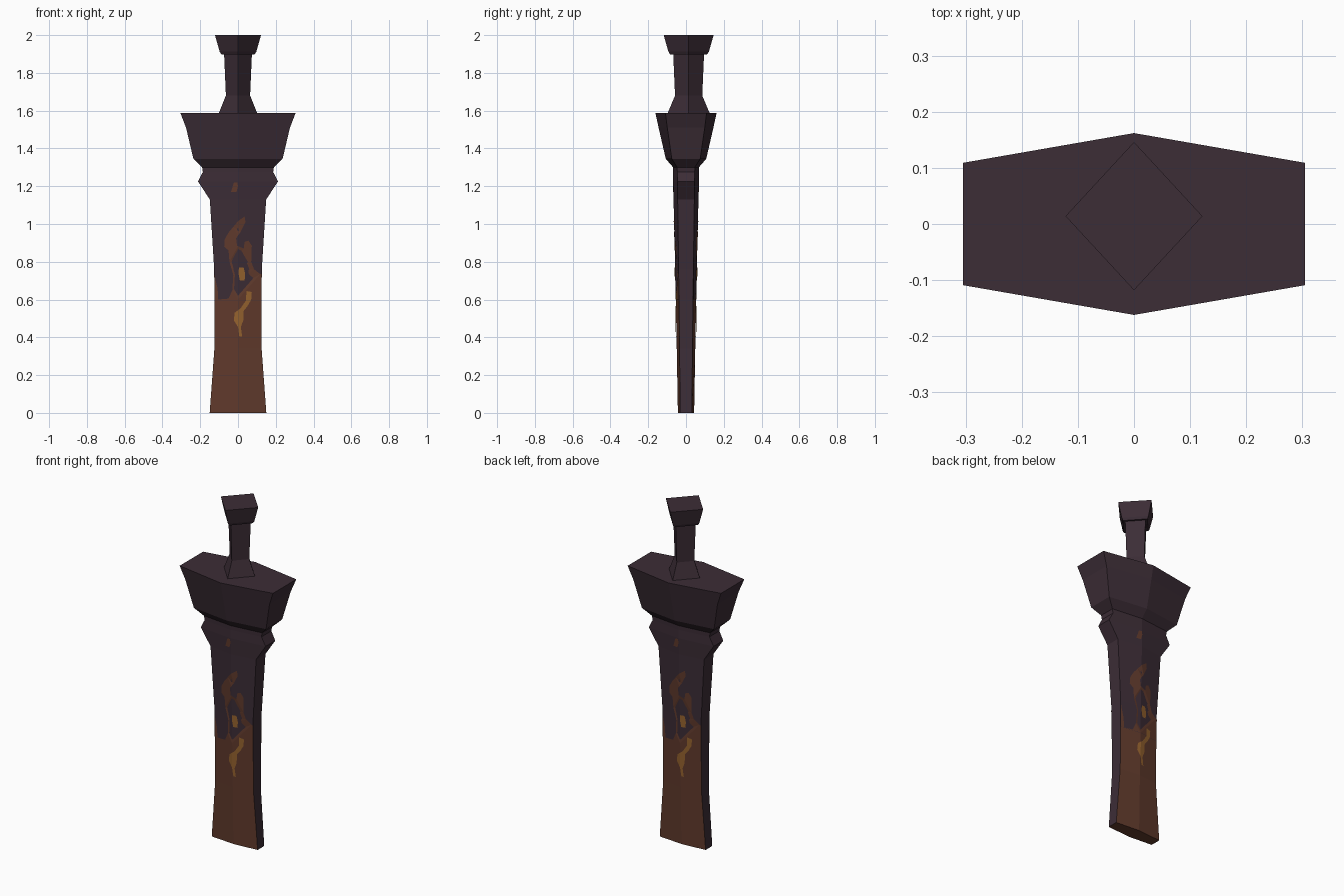
import bpy, bmesh

if "Cube" in bpy.data.objects:
    bpy.data.objects.remove(bpy.data.objects["Cube"])


def material(name, rgb):
    m = bpy.data.materials.new(name)
    m.diffuse_color = (*rgb, 1)
    m.use_nodes = True
    m.node_tree.nodes["Principled BSDF"].inputs["Base Color"].default_value = m.diffuse_color
    return m


DARK = material("dark purple iron", (0.045, 0.026, 0.037))
RUST = material("rust brown", (0.117, 0.042, 0.025))
GOLD = material("glowing ochre", (0.305, 0.125, 0.028))


def finish(bm, name, mats):
    mesh = bpy.data.meshes.new(name)
    bm.to_mesh(mesh)
    bm.free()
    for m in mats:
        mesh.materials.append(m)
    ob = bpy.data.objects.new(name, mesh)
    bpy.context.collection.objects.link(ob)
    return ob


def loft(sections):
    """Join equal-length rings of points, capping both ends."""
    bm = bmesh.new()
    rings = [[bm.verts.new(p) for p in s] for s in sections]
    n = len(rings[0])
    for a, b in zip(rings, rings[1:]):
        for i in range(n):
            j = (i + 1) % n
            bm.faces.new((a[i], a[j], b[j], b[i]))
    bm.faces.new(rings[0][::-1])
    bm.faces.new(rings[-1])
    bmesh.ops.recalc_face_normals(bm, faces=bm.faces)
    return bm


def hexagon(z, w, side, ridge):
    return [(-w, -side, z), (0, -ridge, z), (w, -side, z),
            (w, side, z), (0, ridge, z), (-w, side, z)]


def diamond(z, rx, ry, cy=0.014):
    return [(-rx, cy, z), (0, cy - ry, z), (rx, cy, z), (0, cy + ry, z)]


# Blade rings: height, half width, half depth at side, half depth at ridge
BLADE = [(0, 0.15, 0.031, 0.043), (0.34, 0.125, 0.034, 0.049),
         (0.60, 0.125, 0.037, 0.054), (0.76, 0.126, 0.039, 0.057),
         (1.13, 0.149, 0.044, 0.066), (1.225, 0.212, 0.045, 0.068),
         (1.275, 0.186, 0.046, 0.068), (1.30, 0.19, 0.047, 0.068)]
bm = loft([hexagon(*r) for r in BLADE])
for f in bm.faces:  # rust on the broad faces and the tip
    c = f.calc_center_median()
    if c.z < 0.6 and (abs(f.normal.y) > 0.5 or f.normal.z < -0.5):
        f.material_index = 1
finish(bm, "blade", [DARK, RUST])

# Guard
finish(loft([hexagon(*r) for r in [
    (1.30, 0.19, 0.047, 0.068), (1.345, 0.236, 0.075, 0.107),
    (1.51, 0.275, 0.099, 0.145), (1.588, 0.305, 0.109, 0.162)]]), "guard", [DARK])

# Grip and pommel
finish(loft([diamond(*r) for r in [
    (1.585, 0.102, 0.112), (1.68, 0.064, 0.072), (1.91, 0.074, 0.082)]]), "grip", [DARK])
finish(loft([diamond(*r) for r in [
    (1.898, 0.088, 0.098), (1.912, 0.097, 0.107), (2.0, 0.122, 0.132)]]), "pommel", [DARK])


def blade_depth(x, z):
    for a, b in zip(BLADE, BLADE[1:]):
        if z <= b[0]:
            t = (z - a[0]) / (b[0] - a[0])
            w, s, r = (a[i] + (b[i] - a[i]) * t for i in (1, 2, 3))
            return r + (s - r) * min(abs(x) / w, 1)


def stain(name, outline, mat, lift):
    """Thin sheet draped over the ridge, on the front and turned to the back."""
    for side, turn in (("front", 1), ("back", -1)):
        bm = bmesh.new()
        bm.faces.new([bm.verts.new((x, 0, z)) for x, z in outline])
        cuts = [((0, 0, 0), (1, 0, 0))] + [((0, 0, r[0]), (0, 0, 1)) for r in BLADE[1:-1]]
        for co, no in cuts:
            bmesh.ops.bisect_plane(bm, geom=bm.verts[:] + bm.edges[:] + bm.faces[:],
                                   dist=1e-5, plane_co=co, plane_no=no)
        bmesh.ops.triangulate(bm, faces=bm.faces[:])
        for v in bm.verts:
            x, z = v.co.x, v.co.z
            v.co = (x * turn, -turn * (blade_depth(x, z) + lift), z)
        bm.normal_update()
        for f in bm.faces:
            if f.normal.y * turn > 0:
                f.normal_flip()
        finish(bm, name + "_" + side, [mat])


# Rust creeping up the blade
stain("rust_flame", [
    (-0.125, 0.60), (-0.105, 0.60), (-0.05, 0.605), (-0.03, 0.65), (-0.025, 0.73),
    (-0.045, 0.80), (-0.05, 0.86), (-0.073, 0.88), (-0.07, 0.92), (-0.05, 0.955),
    (-0.025, 0.985), (0.0, 1.015), (0.035, 1.04), (0.04, 1.01), (0.015, 0.96),
    (-0.01, 0.925), (-0.005, 0.885), (0.03, 0.87), (0.035, 0.905), (0.055, 0.912),
    (0.073, 0.885), (0.07, 0.80), (0.085, 0.76), (0.118, 0.735), (0.125, 0.735),
    (0.125, 0.60)], RUST, 0.002)
stain("rust_edge", [(-0.125, 0.60), (-0.105, 0.60), (-0.108, 0.66), (-0.118, 0.70),
                    (-0.125, 0.74)], RUST, 0.002)
stain("rust_speck", [(-0.037, 1.17), (-0.008, 1.17), (0.0, 1.20), (-0.004, 1.22),
                     (-0.022, 1.22)], RUST, 0.002)

# Ochre glow marks
stain("glow_spot", [(0.01, 0.70), (0.035, 0.70), (0.038, 0.735), (0.03, 0.77),
                    (0.005, 0.77), (0.002, 0.74)], GOLD, 0.004)
stain("glow_flame", [
    (0.045, 0.645), (0.073, 0.64), (0.07, 0.60), (0.05, 0.565), (0.03, 0.54),
    (0.028, 0.49), (0.015, 0.455), (0.022, 0.405), (0.007, 0.405), (0.0, 0.455),
    (-0.022, 0.49), (-0.018, 0.53), (0.015, 0.555), (0.042, 0.595)], GOLD, 0.004)
